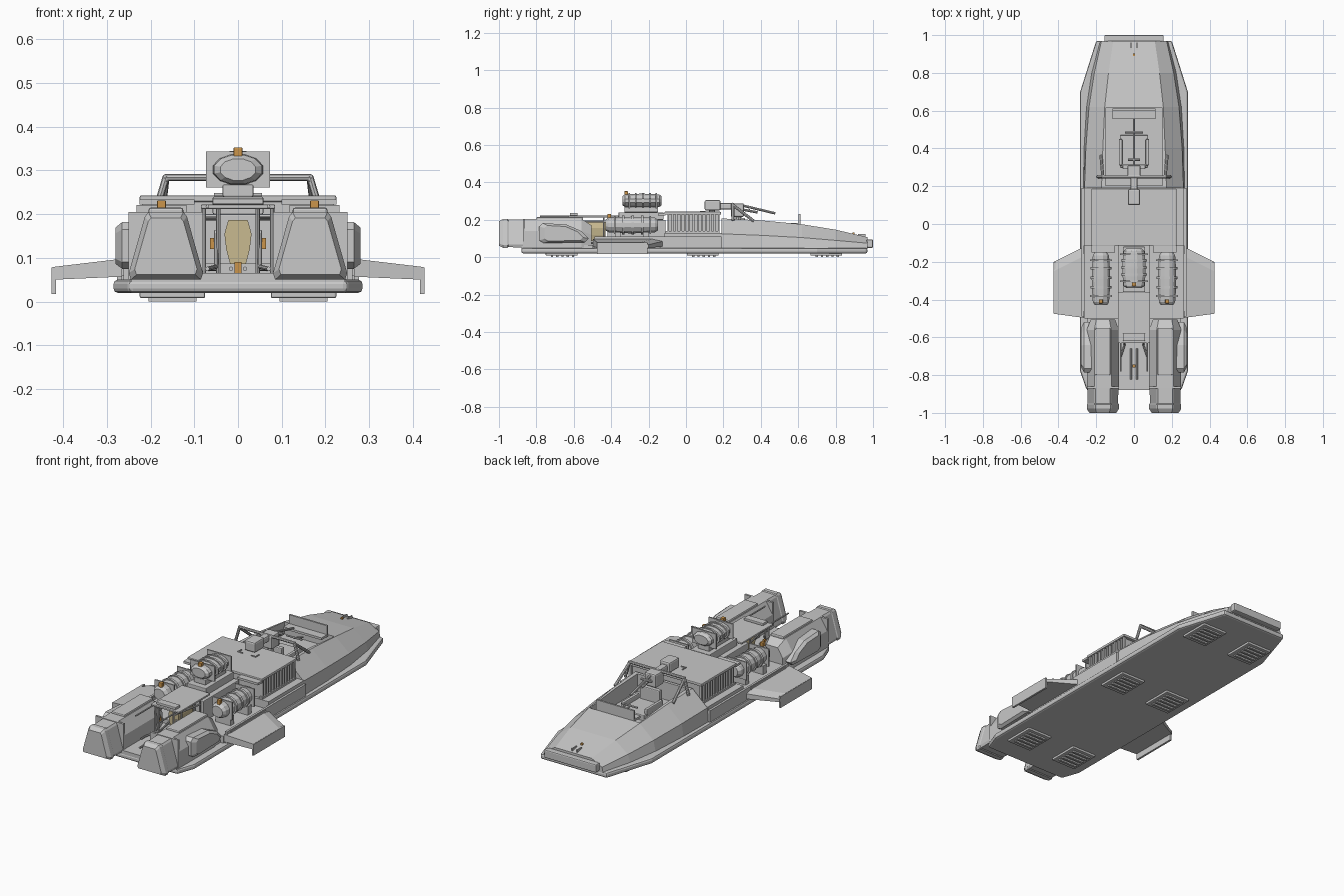
import bpy, bmesh, math
from mathutils import Vector


def material(name, col):
    m = bpy.data.materials.new(name)
    m.diffuse_color = (*col, 1)
    return m


GREY = material("light_grey", (0.58, 0.58, 0.58))
TAN = material("pale_tan", (0.58, 0.49, 0.28))
ORANGE = material("amber", (0.60, 0.30, 0.07))


def finish(name, bm, mat=GREY, bevel=0):
    bmesh.ops.recalc_face_normals(bm, faces=bm.faces)
    me = bpy.data.meshes.new(name)
    bm.to_mesh(me)
    bm.free()
    me.materials.append(mat)
    ob = bpy.data.objects.new(name, me)
    bpy.context.collection.objects.link(ob)
    if bevel:
        b = ob.modifiers.new("bevel", 'BEVEL')
        b.width, b.segments = bevel, 2
    return ob


def loft(name, sections, mat=GREY, bevel=0, mirror=False):
    """Skin a list of closed 3D rings, capped at both ends; optionally copy to -x."""
    bm = bmesh.new()
    for s in ((1, -1) if mirror else (1,)):
        rings = [[bm.verts.new((s * x, y, z)) for x, y, z in r] for r in sections]
        n = len(rings[0])
        for a, b in zip(rings, rings[1:]):
            for i in range(n):
                j = (i + 1) % n
                bm.faces.new((a[i], a[j], b[j], b[i]))
        bm.faces.new(rings[0])
        bm.faces.new(rings[-1])
    return finish(name, bm, mat, bevel)


def boxes(name, items, mat=GREY, bevel=0, mirror=False):
    """Boxes given as (x0, x1, y0, y1, z0, z1)."""
    bm = bmesh.new()
    for s in ((1, -1) if mirror else (1,)):
        for x0, x1, y0, y1, z0, z1 in items:
            vs = bmesh.ops.create_cube(bm, size=1)["verts"]
            for v in vs:
                v.co = (s * ((x0 + x1) / 2 + v.co.x * (x1 - x0)),
                        (y0 + y1) / 2 + v.co.y * (y1 - y0),
                        (z0 + z1) / 2 + v.co.z * (z1 - z0))
    return finish(name, bm, mat, bevel)


def tubes(name, paths, r=0.006, mirror=False, mat=GREY, sides=8):
    bm = bmesh.new()
    for s in ((1, -1) if mirror else (1,)):
        for path in paths:
            pts = [Vector((s * x, y, z)) for x, y, z in path]
            for a, b in zip(pts, pts[1:]):
                d = b - a
                vs = bmesh.ops.create_cone(bm, cap_ends=True, segments=sides, radius1=r,
                                           radius2=r, depth=d.length + r * 0.8)["verts"]
                q = d.to_track_quat('Z', 'Y')
                for v in vs:
                    v.co = q @ v.co + (a + b) / 2
    return finish(name, bm, mat)


# Flat base with rounded rim
outline = [(0.25, -0.88), (0.285, -0.78), (0.285, 0.70), (0.20, 0.97)]
outline += [(-x, y) for x, y in reversed(outline)]
loft("base_plate", [[(x, y, z) for x, y in outline] for z in (0.02, 0.05)], bevel=0.01)

# Hover pads with slats
pads, slats = [], []
for y in (-0.665, 0.09, 0.75):
    pads.append((0.075, 0.225, y - 0.085, y + 0.085, 0.008, 0.024))
    slats += [(0.095, 0.205, y - 0.057 + 0.028 * i, y - 0.045 + 0.028 * i, 0, 0.01)
              for i in range(5)]
boxes("hover_pads", pads, bevel=0.004, mirror=True)
boxes("hover_pad_slats", slats, mirror=True)


# Sloping front hull
def hull_ring(y, xb, xc, zc, xt, zt):
    half = [(xb, 0.045), (xc, zc), (xt, zt)]
    return [(x, y, z) for x, z in half] + [(-x, y, z) for x, z in reversed(half)]


front_hull = loft("front_hull", [
    hull_ring(0.19, 0.268, 0.262, 0.125, 0.172, 0.207),
    hull_ring(0.40, 0.265, 0.255, 0.117, 0.165, 0.197),
    hull_ring(0.62, 0.252, 0.238, 0.105, 0.155, 0.176),
    hull_ring(0.80, 0.225, 0.21, 0.09, 0.135, 0.147),
    hull_ring(0.97, 0.18, 0.172, 0.075, 0.11, 0.107)])
cutter = boxes("cockpit_cutter", [(-0.15, 0.15, 0.205, 0.615, 0.11, 0.4)])
cutter.hide_render = True
cutter.hide_viewport = True
cut = front_hull.modifiers.new("cockpit", 'BOOLEAN')
cut.object, cut.operation, cut.solver = cutter, 'DIFFERENCE', 'EXACT'
boxes("nose_bumper", [(-0.157, 0.157, 0.965, 1.0, 0.05, 0.095)], bevel=0.006)
boxes("nose_lamp", [(-0.006, 0.006, 0.89, 0.902, 0.12, 0.132)], ORANGE)
boxes("nose_cleats", [(0.012, 0.018, 0.92, 0.96, 0.105, 0.124)], mirror=True)
boxes("windshield", [(-0.115, 0.115, 0.602, 0.612, 0.17, 0.23),
                     (-0.115, 0.115, 0.555, 0.605, 0.17, 0.182)])

# Middle hull, side rails and rear deck
boxes("middle_hull", [(-0.265, 0.265, -0.115, 0.19, 0.045, 0.13)])
boxes("barrel_deck", [(-0.262, 0.262, -0.50, -0.11, 0.045, 0.088)])
boxes("rear_deck", [(-0.245, 0.245, -0.88, -0.49, 0.045, 0.065)])
boxes("side_rails", [(0.265, 0.277, -0.49, 0.19, 0.045, 0.112)], mirror=True)

# Slatted cargo cabin
boxes("cabin", [(-0.208, 0.208, -0.10, 0.17, 0.12, 0.235)])
boxes("cabin_roof", [(-0.225, 0.225, -0.115, 0.187, 0.228, 0.243)], bevel=0.004)
boxes("cabin_slats", [(0.205, 0.22, -0.10 + 0.0225 * i, -0.09 + 0.0225 * i, 0.13, 0.23)
                      for i in range(13)], mirror=True)
boxes("cabin_sill", [(0.205, 0.225, -0.11, 0.18, 0.125, 0.14)], mirror=True)
boxes("roof_brackets", [(0.025, 0.055, 0.075, 0.08, 0.24, 0.248),
                        (0.05, 0.055, 0.08, 0.105, 0.24, 0.248)], mirror=True)

# Roll bar over the cockpit
tubes("roll_bar", [[(0, 0.25, 0.284), (0.165, 0.25, 0.284), (0.19, 0.25, 0.20)],
                   [(0.165, 0.25, 0.28), (0.175, 0.36, 0.195)]], 0.008, mirror=True)

# Seat and swivel gun
boxes("seat", [(-0.075, 0.075, 0.30, 0.47, 0.105, 0.14), (-0.06, 0.06, 0.29, 0.315, 0.13, 0.21),
               (-0.08, -0.062, 0.31, 0.45, 0.13, 0.165), (0.062, 0.08, 0.31, 0.45, 0.13, 0.165)],
      bevel=0.005)
boxes("gun_body", [(-0.032, 0.032, 0.10, 0.185, 0.25, 0.305),
                   (-0.018, 0.018, 0.18, 0.25, 0.255, 0.29),
                   (-0.035, 0.035, 0.24, 0.31, 0.215, 0.288)], bevel=0.008)
tubes("gun_mount", [[(0, 0.28, 0.11), (0, 0.28, 0.22)], [(0, 0.14, 0.24), (0, 0.14, 0.26)]], 0.016)
tubes("gun_barrel", [[(0, 0.30, 0.277), (0, 0.475, 0.235)], [(0, 0.30, 0.255), (0, 0.38, 0.24)],
                     [(-0.03, 0.34, 0.262), (0.03, 0.34, 0.262)]], 0.0065)
tubes("steering_column", [[(0, 0.555, 0.155), (0, 0.48, 0.18)],
                          [(-0.045, 0.485, 0.18), (0.045, 0.485, 0.18)]], 0.005)


# Banded barrels in frame plates
def barrel(name, cx, cz, y0, y1, r, sx, mirror):
    def ring(y, k):
        return [(cx + sx * r * k * math.cos(math.pi * (i + 0.5) / 6), y,
                 cz + r * k * math.sin(math.pi * (i + 0.5) / 6)) for i in range(12)]
    L = y1 - y0
    body = [(0, 0.65), (0.06, 0.88), (0.3, 0.97), (0.5, 1), (0.7, 0.97), (0.94, 0.88), (1, 0.65)]
    loft(name, [ring(y0 + t * L, k) for t, k in body], mirror=mirror)
    for n, t in enumerate((0.34, 0.52, 0.70)):
        loft(f"{name}_band_{n}", [ring(y0 + (t + d) * L, 1.12) for d in (-0.025, 0.025)],
             mirror=mirror)
    w, h = sx * r * 1.14, r * 1.06
    boxes(f"{name}_frames", [(cx - w, cx + w, y0 + t * L, y0 + t * L + 0.008, cz - h, cz + h)
                             for t in (0.16, 0.84)], mirror=mirror)
    boxes(f"{name}_cap", [(cx - 0.01, cx + 0.01, y0 + 0.01, y0 + 0.03,
                           cz + r * 0.75, cz + r * 1.3)], ORANGE, 0.002, mirror)


barrel("top_barrel", 0, 0.302, -0.34, -0.13, 0.039, 1.65, False)
barrel("side_barrel", 0.175, 0.172, -0.43, -0.15, 0.046, 1.1, True)
boxes("side_barrel_cradle", [(0.13, 0.22, y, y + 0.03, 0.08, 0.135) for y in (-0.38, -0.23)],
      mirror=True)
boxes("side_barrel_shelf", [(0.10, 0.225, -0.15, -0.11, 0.222, 0.234)], mirror=True)

# Central power core in an open frame
boxes("core_platform", [(-0.085, 0.085, -0.42, -0.11, 0.08, 0.20),
                        (-0.058, 0.058, -0.36, -0.12, 0.20, 0.24),
                        (-0.085, 0.085, -0.63, -0.36, 0.212, 0.222),
                        (-0.058, 0.058, -0.62, -0.58, 0.222, 0.236),
                        (-0.035, 0.035, -0.33, -0.15, 0.24, 0.268)], bevel=0.003)
tubes("core_frame", [[(0.045, y, 0.06), (0.045, y, 0.215)] for y in (-0.62, -0.44)]
      + [[(0.078, y, 0.06), (0.078, y, 0.215)] for y in (-0.60, -0.44)]
      + [[(0.045, -0.62, z), (0.078, -0.44, z)] for z in (0.075, 0.19)], 0.005, mirror=True)
tubes("deck_pipes", [[(0.05, -0.60, 0.16), (0.05, -0.64, 0.08), (0.07, -0.70, 0.075),
                      (0.07, -0.73, 0.075)],
                     [(0.016, -0.66, 0.075), (0.016, -0.82, 0.075)]], 0.005, mirror=True)
tubes("top_rails", [[(0.07, -0.78, 0.218), (0.07, -0.42, 0.218)]], 0.004, mirror=True)
core = [(0.086, 0.018), (0.12, 0.027), (0.155, 0.031), (0.187, 0.022)]
loft("power_core", [[(-w, -0.555, z), (w, -0.555, z), (w, -0.43, z), (-w, -0.43, z)]
                    for z, w in core], TAN)
boxes("core_lamps", [(0.052, 0.064, -0.60, -0.585, 0.12, 0.145)], ORANGE, mirror=True)
boxes("deck_lamp", [(-0.008, 0.008, -0.76, -0.744, 0.062, 0.09)], ORANGE)


# Twin rear engines
def engine_ring(y, k):
    pts = [(-0.08, 0.05), (0.08, 0.05), (0.085, 0.065), (0.048, 0.195), (0.04, 0.205),
           (-0.04, 0.205), (-0.048, 0.195), (-0.085, 0.065)]
    return [(0.165 + x * k, y, 0.122 + (z - 0.122) * k) for x, z in pts]


loft("engine_nozzle", [engine_ring(y, k) for y, k in
     ((-1.0, 0.84), (-0.978, 1), (-0.955, 1), (-0.95, 0.95), (-0.86, 0.97))], mirror=True)
body = [(-0.085, 0.05), (0.085, 0.05), (0.085, 0.14), (0.045, 0.205), (-0.045, 0.205), (-0.085, 0.14)]
loft("engine_body", [[(0.165 + x * k, y, 0.06 + (z - 0.06) * k) for x, z in body]
     for y, k in ((-0.87, 1), (-0.56, 1), (-0.505, 0.76))], mirror=True)
boxes("engine_plate", [(0.08, 0.25, -0.872, -0.86, 0.05, 0.205)], mirror=True)
boxes("engine_hatch", [(0.125, 0.205, -0.80, -0.55, 0.195, 0.215)], bevel=0.006, mirror=True)

# Rounded pods on the engine sides
pod = [(-0.785, 0.09), (-0.785, 0.165), (-0.765, 0.182), (-0.64, 0.175), (-0.56, 0.14),
       (-0.52, 0.10), (-0.54, 0.08), (-0.76, 0.075)]
loft("engine_side_pod", [[(x, -0.66 + (y + 0.66) * k, 0.125 + (z - 0.125) * k) for y, z in pod]
     for x, k in ((0.225, 1), (0.265, 1), (0.28, 0.78))], mirror=True)

# Stub wings with drooping tips
loft("wing", [[(x, y0, zb), (x, y1, zb), (x, y1, zt - 0.012), (x, y1 - 0.05, zt), (x, y0, zt)]
     for x, y0, y1, zb, zt in ((0.265, -0.497, -0.12, 0.057, 0.098),
                               (0.425, -0.475, -0.20, 0.05, 0.079))], mirror=True)
boxes("wing_tip", [(0.416, 0.427, -0.475, -0.205, 0.017, 0.078)], mirror=True)
boxes("wing_bracket", [(0.262, 0.28, -0.46, -0.16, 0.06, 0.105)], mirror=True)
